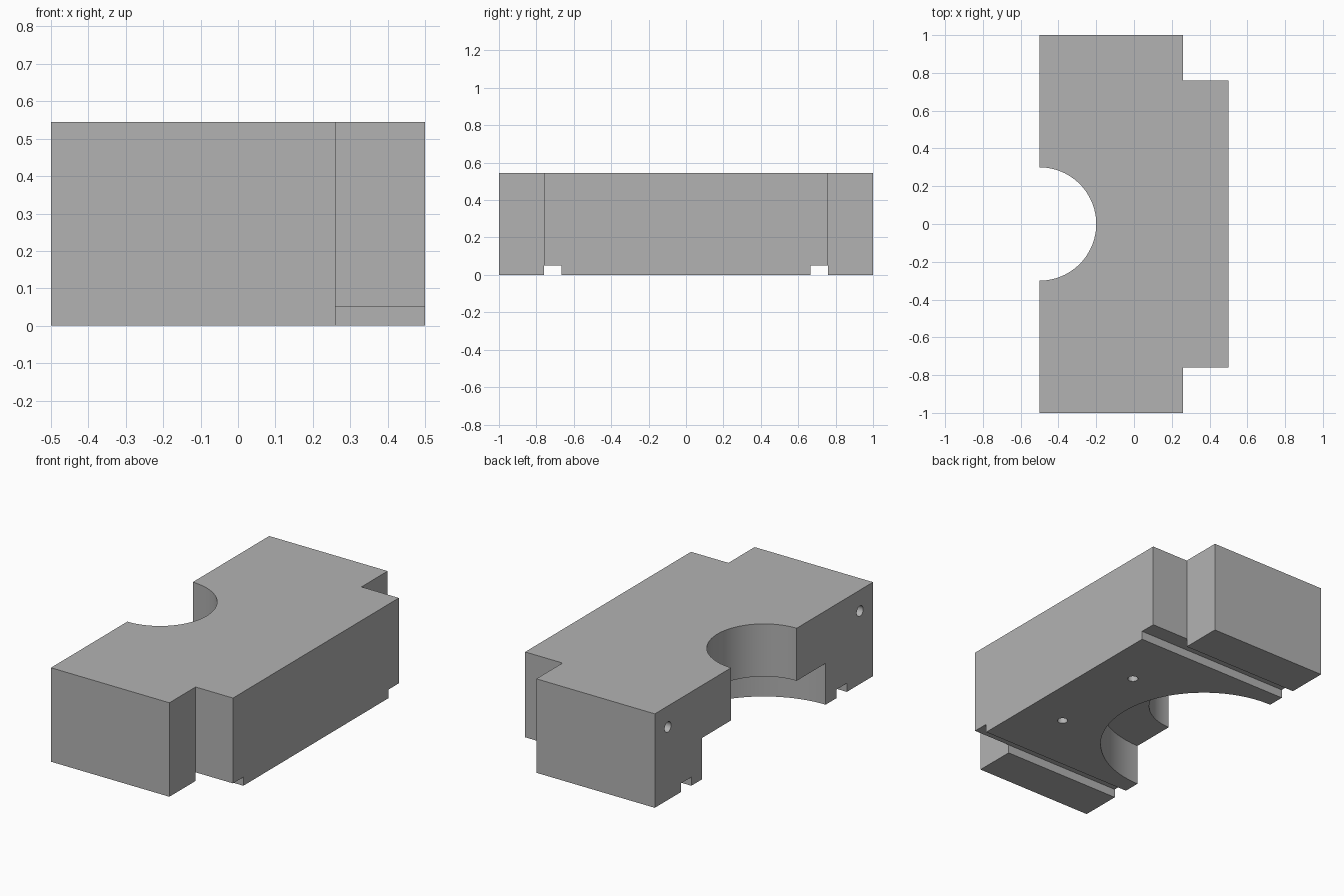
import bpy, bmesh, math

if "Cube" in bpy.data.objects:
    bpy.data.objects.remove(bpy.data.objects["Cube"])

HEIGHT = 0.545
BORE_X = -0.5

grey = bpy.data.materials.new("plain_grey")
grey.diffuse_color = (0.45, 0.45, 0.45, 1)
grey.use_nodes = True
grey.node_tree.nodes["Principled BSDF"].inputs["Base Color"].default_value = grey.diffuse_color


def finish(bm, name):
    bmesh.ops.recalc_face_normals(bm, faces=bm.faces)
    mesh = bpy.data.meshes.new(name)
    bm.to_mesh(mesh)
    bm.free()
    obj = bpy.data.objects.new(name, mesh)
    bpy.context.collection.objects.link(obj)
    mesh.materials.append(grey)
    return obj


def prism(name, outline, z0, z1):
    bm = bmesh.new()
    face = bm.faces.new([bm.verts.new((x, y, z0)) for x, y in outline])
    top = bmesh.ops.extrude_face_region(bm, geom=[face])["geom"]
    bmesh.ops.translate(bm, vec=(0, 0, z1 - z0),
                        verts=[v for v in top if isinstance(v, bmesh.types.BMVert)])
    return finish(bm, name)


def cut(target, cutter):
    cutter.hide_render = True
    mod = target.modifiers.new(cutter.name, 'BOOLEAN')
    mod.operation, mod.solver, mod.object = 'DIFFERENCE', 'EXACT', cutter
    bpy.context.view_layer.objects.active = target
    bpy.ops.object.modifier_apply(modifier=mod.name)
    bpy.data.objects.remove(cutter)


def cylinder(name, radius, depth, location, rotation=(0, 0, 0), sides=32):
    bpy.ops.mesh.primitive_cylinder_add(vertices=sides, radius=radius, depth=depth,
                                        location=location, rotation=rotation)
    obj = bpy.context.object
    obj.name = name
    obj.data.materials.append(grey)
    return obj


# Block with two notched corners
half = [(0.5, 0.76), (0.26, 0.76), (0.26, 1), (-0.5, 1)]
block = prism("clamp_block", half + [(x, -y) for x, y in reversed(half)], 0, HEIGHT)

# Through bore and wider recess below it
cut(block, cylinder("bore", 0.3, 2, (BORE_X, 0, 0.5), sides=96))
cut(block, cylinder("lower_recess", 0.566, 1, (BORE_X, 0, 0.24 - 0.5), sides=96))

for side in (-1, 1):
    # Grooves along the underside
    y0, y1 = 0.665 * side, 0.76 * side
    cut(block, prism("groove", [(-0.6, y0), (0.6, y0), (0.6, y1), (-0.6, y1)], -0.1, 0.05))
    # Blind holes in the underside and in the left face
    cut(block, cylinder("bottom_hole", 0.028, 0.6, (0.26, 0.3 * side, 0)))
    cut(block, cylinder("side_hole", 0.03, 0.6, (-0.5, 0.88 * side, 0.423), (0, math.pi / 2, 0)))

# Smooth curved walls, sharp edges
bpy.ops.object.select_all(action='DESELECT')
block.select_set(True)
bpy.context.view_layer.objects.active = block
bpy.ops.object.shade_smooth_by_angle(angle=math.radians(30))
